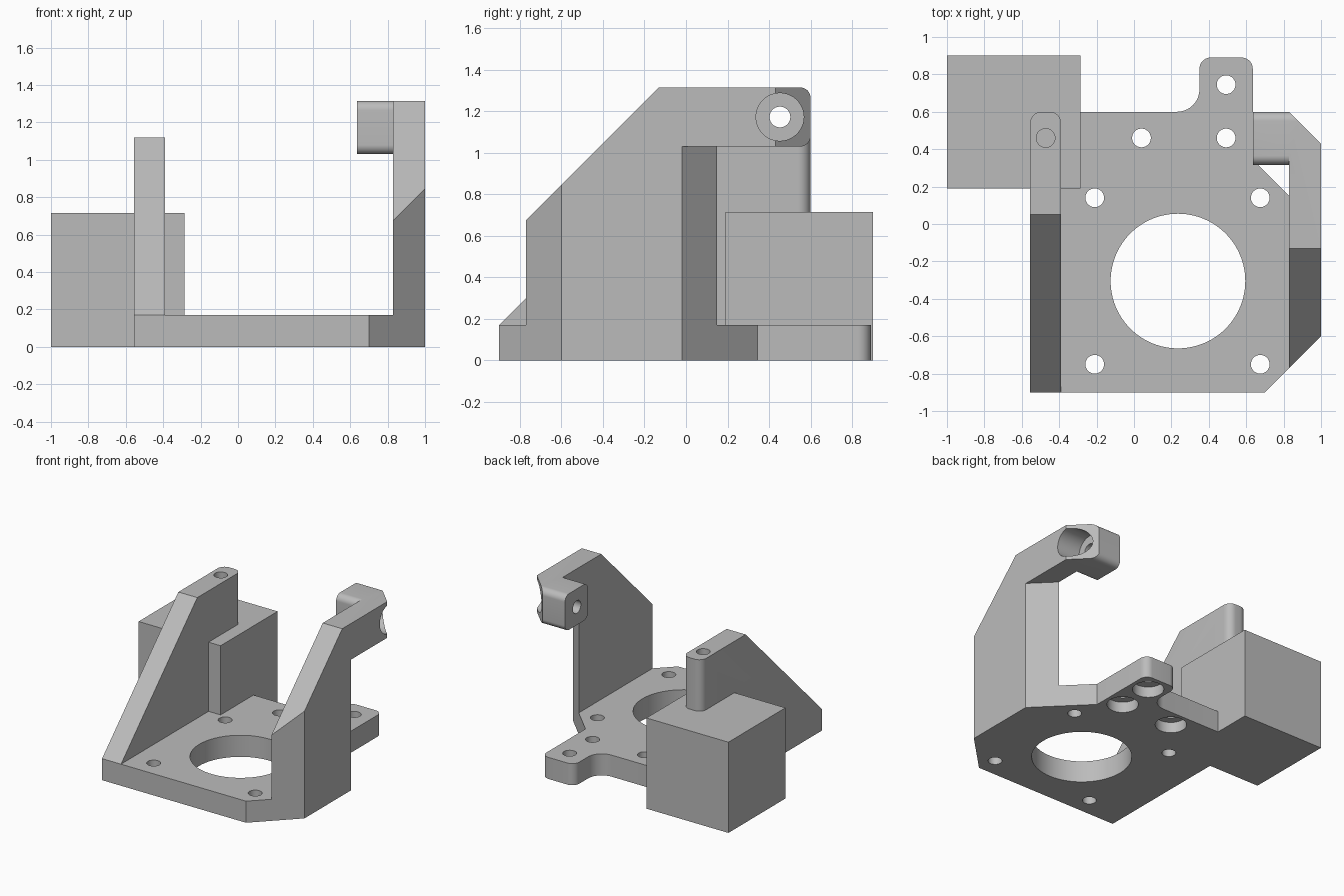
import bpy, bmesh, math
from mathutils import Vector

if "Cube" in bpy.data.objects:
    bpy.data.objects.remove(bpy.data.objects["Cube"])

grey = bpy.data.materials.new("light grey")
grey.diffuse_color = (0.5, 0.5, 0.5, 1)
grey.use_nodes = True
grey.node_tree.nodes["Principled BSDF"].inputs["Base Color"].default_value = grey.diffuse_color


def rounded(points, steps=10):
    """Outline from (u, v, radius) corners, radius optional."""
    out = []
    for i, p in enumerate(points):
        c = Vector(p[:2])
        r = p[2] if len(p) > 2 else 0
        if not r:
            out.append(c)
            continue
        a = (Vector(points[i - 1][:2]) - c).normalized()
        b = (Vector(points[(i + 1) % len(points)][:2]) - c).normalized()
        half = a.angle(b) / 2
        centre = c + (a + b).normalized() * (r / math.sin(half))
        s = c + a * (r / math.tan(half)) - centre
        e = c + b * (r / math.tan(half)) - centre
        ang = s.angle(e)
        for k in range(steps + 1):
            t = k / steps
            out.append(centre + (s * math.sin((1 - t) * ang) + e * math.sin(t * ang)) / math.sin(ang))
    return out


def prism(name, points, axis, lo, hi):
    """Extrude an outline along x (outline in y, z) or z (outline in x, y)."""
    def place(p, h):
        return (h, p[0], p[1]) if axis == 'x' else (p[0], p[1], h)
    bm = bmesh.new()
    bottom = [bm.verts.new(place(p, lo)) for p in points]
    top = [bm.verts.new(place(p, hi)) for p in points]
    n = len(points)
    bm.faces.new(bottom)
    bm.faces.new(top)
    for i in range(n):
        j = (i + 1) % n
        bm.faces.new((bottom[i], bottom[j], top[j], top[i]))
    bmesh.ops.recalc_face_normals(bm, faces=bm.faces)
    me = bpy.data.meshes.new(name)
    bm.to_mesh(me)
    bm.free()
    me.materials.append(grey)
    ob = bpy.data.objects.new(name, me)
    bpy.context.collection.objects.link(ob)
    return ob


def disc(u, v, r, n=48):
    return [(u + r * math.cos(2 * math.pi * k / n), v + r * math.sin(2 * math.pi * k / n)) for k in range(n)]


def combine(target, tool, operation):
    mod = target.modifiers.new("combine", 'BOOLEAN')
    mod.operation, mod.solver, mod.object = operation, 'EXACT', tool
    bpy.context.view_layer.objects.active = target
    bpy.ops.object.modifier_apply(modifier=mod.name)
    bpy.data.objects.remove(tool)


def cut(target, points, axis, lo, hi):
    combine(target, prism("cutter", points, axis, lo, hi), 'DIFFERENCE')


# Base plate with clipped corners and a rounded rear tab
bracket = prism("mounting_bracket", rounded([
    (-0.555, -0.9), (0.7, -0.9), (1, -0.6), (1, -0.02), (0.635, 0.345),
    (0.635, 0.89, 0.06), (0.35, 0.89, 0.06), (0.35, 0.6, 0.12), (-0.555, 0.6)]), 'z', 0, 0.17)

# Right wall with forward slope and rear arm
wall = prism("right_wall", rounded([
    (-0.77, 0), (-0.77, 0.675), (-0.13, 1.315), (0.6, 1.315, 0.05),
    (0.6, 1.03, 0.05), (0.155, 1.03), (0.155, 0)]), 'x', 0.83, 1)
cut(wall, [(0.8, -0.8), (1.1, -0.8), (1.1, -0.5)], 'z', -0.1, 1.4)
cut(wall, [(1.1, -0.12), (1.1, 0.3), (0.68, 0.3)], 'z', -0.1, 1.03)
cut(wall, [(1.1, 0.33), (1.1, 0.7), (0.73, 0.7)], 'z', 0.9, 1.4)

# Rounded block on the end of the arm
tip = prism("arm_tip", rounded([
    (0.315, 1.03, 0.05), (0.6, 1.03, 0.05), (0.6, 1.315, 0.05), (0.315, 1.315, 0.05)]),
    'x', 0.635, 0.83)
combine(wall, tip, 'UNION')
combine(bracket, wall, 'UNION')

# Left gusset wall: upright slab with rounded rear edges, sloped at the front
gusset = prism("left_wall", rounded([
    (-0.555, -0.9), (-0.39, -0.9), (-0.39, 0.6, 0.06), (-0.555, 0.6, 0.06)]), 'z', 0, 1.12)
cut(gusset, [(-1.0, 0.07), (0.15, 1.22), (-1.0, 1.22)], 'x', -0.7, -0.2)
combine(bracket, gusset, 'UNION')

# Rear left block
block = prism("rear_block", [(-1, 0.19), (-0.285, 0.19), (-0.285, 0.9), (-1, 0.9)], 'z', 0, 0.715)
combine(bracket, block, 'UNION')

# Large centre opening and small screw holes
cut(bracket, disc(0.235, -0.305, 0.36, 96), 'z', -0.1, 0.3)
for x in (-0.21, 0.675):
    for y in (-0.75, 0.14):
        cut(bracket, disc(x, y, 0.05), 'z', -0.1, 0.3)

# Rear screw holes, counterbored from below
for x, y in ((0.04, 0.46), (0.4925, 0.46), (0.4925, 0.745)):
    cut(bracket, disc(x, y, 0.05), 'z', -0.1, 0.3)
    cut(bracket, disc(x, y, 0.113), 'z', -0.1, 0.085)

# Blind hole in the left wall, counterbored hole through the arm
cut(bracket, disc(-0.4725, 0.46, 0.05), 'z', 0.82, 1.3)
cut(bracket, disc(0.4525, 1.1725, 0.05), 'x', 0.5, 1.1)
cut(bracket, disc(0.4525, 1.1725, 0.115), 'x', 0.8, 1.1)

bpy.ops.object.select_all(action='DESELECT')
bracket.select_set(True)
bpy.context.view_layer.objects.active = bracket
bpy.ops.object.shade_smooth_by_angle(angle=math.radians(25))
